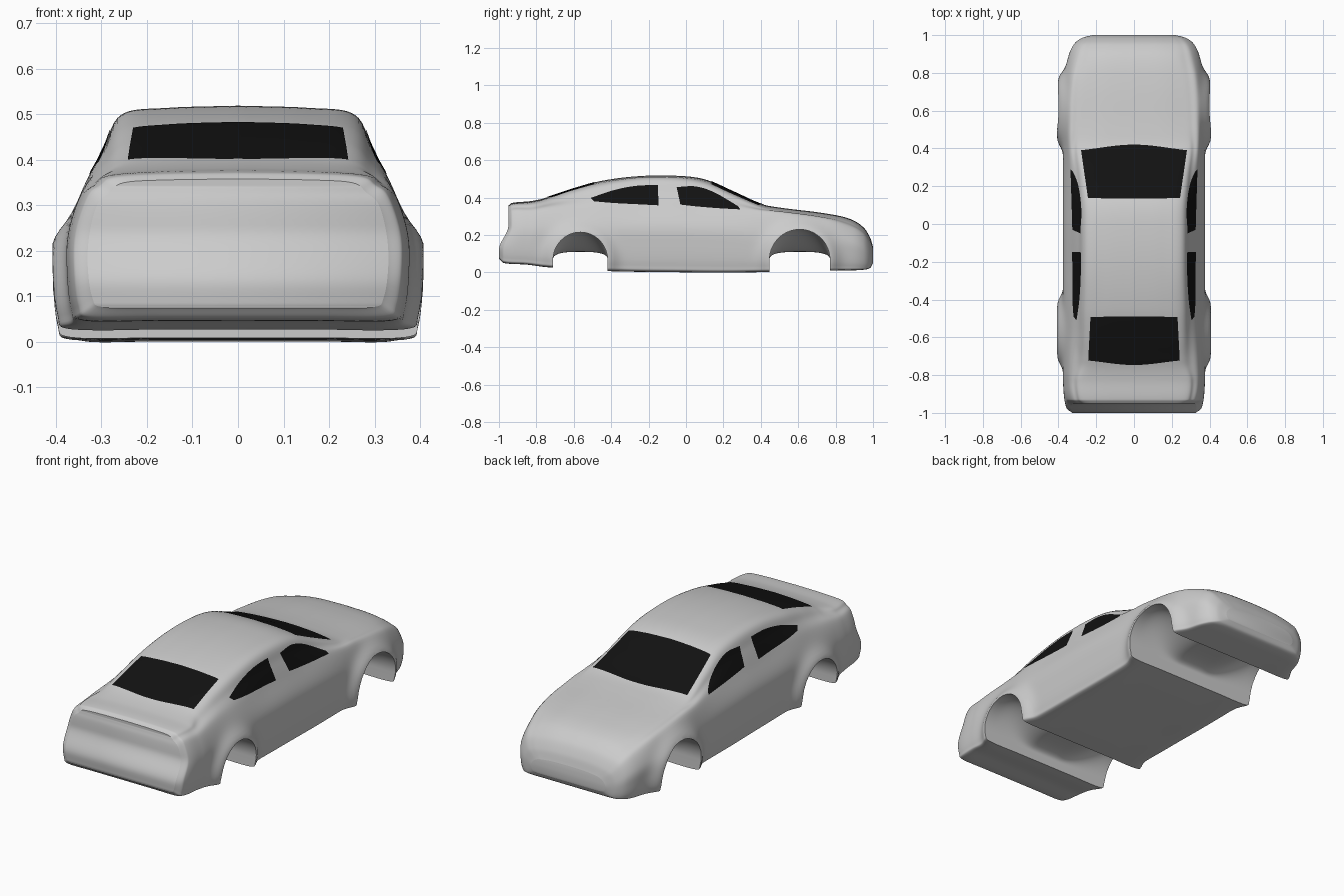
import bpy, bmesh, math
from mathutils import Vector
from mathutils.bvhtree import BVHTree

if "Cube" in bpy.data.objects:
    bpy.data.objects.remove(bpy.data.objects["Cube"])


def smooth(a, b, v):
    k = min(1, max(0, (v - a) / (b - a)))
    return k * k * (3 - 2 * k)


def spline(keys, rows, t):
    """Cubic interpolation through rows of values at the given keys."""
    n = len(keys)
    i = max(j for j in range(n - 1) if keys[j] <= t or j == 0)
    h = keys[i + 1] - keys[i]
    u = (t - keys[i]) / h

    def slope(j, c):
        a, b = max(j - 1, 0), min(j + 1, n - 1)
        return (rows[b][c] - rows[a][c]) / (keys[b] - keys[a])
    out = []
    for c in range(len(rows[0])):
        p, q = rows[i][c], rows[i + 1][c]
        m, k = slope(i, c) * h, slope(i + 1, c) * h
        out.append((2*u**3 - 3*u*u + 1)*p + (u**3 - 2*u*u + u)*m
                   + (3*u*u - 2*u**3)*q + (u**3 - u*u)*k)
    return out


def make_object(name, bm):
    mesh = bpy.data.meshes.new(name)
    bm.to_mesh(mesh)
    ob = bpy.data.objects.new(name, mesh)
    bpy.context.collection.objects.link(ob)
    return ob


# Body stations: y, half width, floor, shoulder x z, roof edge x z, top
STATIONS = [
    (-1.0, .33, .075, .31, .30, .25, .350, .358),
    (-.975, .36, .052, .33, .32, .27, .363, .372),
    (-.85, .375, .043, .345, .32, .28, .370, .382),
    (-.75, .375, .03, .34, .335, .25, .390, .401),
    (-.6, .375, .02, .335, .345, .25, .435, .449),
    (-.45, .375, .01, .335, .35, .255, .470, .490),
    (-.25, .375, .005, .33, .35, .255, .497, .515),
    (-.05, .375, .003, .33, .35, .255, .497, .517),
    (.1, .375, .001, .33, .345, .255, .475, .498),
    (.25, .375, .001, .335, .335, .265, .415, .434),
    (.4, .375, .003, .345, .32, .28, .354, .367),
    (.5, .375, .005, .345, .315, .26, .335, .347),
    (.75, .37, .01, .335, .28, .24, .303, .315),
    (.88, .348, .012, .31, .24, .22, .272, .285),
    (.95, .318, .015, .285, .2, .21, .225, .240),
    (.985, .275, .025, .25, .15, .19, .172, .185),
    (1.0, .22, .05, .2, .115, .15, .13, .137)]
KEYS = [s[0] for s in STATIONS]
ROWS = [s[1:] for s in STATIONS]
# Wheel arches: y centre, z centre, radius, height
ARCHES = [(-.565, .065, .146, .15), (.608, .065, .162, .165)]
SUB = 6


def section(t):
    w, zb, sx, sz, rx, rz, top = spline(KEYS, ROWS, t)
    h = sz - zb
    pts = [(0, zb), (w * .5, zb), (w - .035, zb + .001), (w - .01, zb + h * .1),
           (w, zb + h * .4), (w - .003, zb + h * .7), (sx, sz),
           ((sx + rx) / 2 + .002, (sz + rz) / 2 + .003), (rx, rz),
           (rx * .6, top - (top - rz) * .25), (0, top)]
    k = list(range(len(pts)))
    out = []
    for i in range(SUB * (len(pts) - 1) + 1):
        x, z = spline(k, pts, i / SUB)
        x = max(x, 0)
        # stepped tail panel
        y = t + .05 * smooth(.12, .25, z) * min(1, max(0, (-.72 - t) / .28))
        # flared arch lips
        for yc, zc, r, _ in ARCHES:
            d = math.hypot(y - yc, z - zc)
            x += .032 * smooth(.26, .36, x) * math.exp(-((d - r) / .05) ** 2)
        out.append((x, y, z))
    return out


# Lofted body shell
bm = bmesh.new()
loops = []
NST = 160
for i in range(NST + 1):
    half = section(math.sin(math.pi / 2 * (2 * i / NST - 1)))
    right = [bm.verts.new(p) for p in half]
    left = [bm.verts.new((-x, y, z)) for x, y, z in half[1:-1]]
    loops.append(right + left[::-1])
n = len(loops[0])
for a, b in zip(loops, loops[1:]):
    for j in range(n):
        bm.faces.new((a[j], a[(j + 1) % n], b[(j + 1) % n], b[j]))
for lp in (loops[0], loops[-1]):
    for j in range(n // 2):
        quad = [lp[j], lp[j + 1], lp[(n - j - 1) % n], lp[(n - j) % n]]
        bm.faces.new(list(dict.fromkeys(quad)))
bmesh.ops.recalc_face_normals(bm, faces=bm.faces)
tree = BVHTree.FromBMesh(bm)
body = make_object("car_body", bm)
bm.free()

# Wheel wells: tall at the sides, low saddle in the middle
for yc, zc, r, h in ARCHES:
    bm = bmesh.new()
    rings = []
    for i in range(49):
        x = -.5 + i / 48
        k = smooth(.08, .36, abs(x))
        hh = .045 + (h - .045) * k
        pts = [(yc + r, -.1)]
        for j in range(37):
            a = math.pi * j / 36
            c, s = math.cos(a), math.sin(a)
            e = .7 + .3 * k
            pts.append((yc + r * math.copysign(abs(c) ** e, c), zc + hh * max(s, 0) ** e))
        pts.append((yc - r, -.1))
        rings.append([bm.verts.new((x, y, z)) for y, z in pts])
    m = len(rings[0])
    for a, b in zip(rings, rings[1:]):
        for j in range(m):
            bm.faces.new((a[j], a[(j + 1) % m], b[(j + 1) % m], b[j]))
    bm.faces.new(rings[0])
    bm.faces.new(rings[-1])
    bmesh.ops.recalc_face_normals(bm, faces=bm.faces)
    cutter = make_object("wheel_well_cutter", bm)
    bm.free()
    cutter.hide_render = True
    mod = body.modifiers.new("well", 'BOOLEAN')
    mod.operation = 'DIFFERENCE'
    mod.solver = 'EXACT'
    mod.object = cutter
    bpy.context.view_layer.objects.active = body
    bpy.ops.object.modifier_apply(modifier=mod.name)
    bpy.data.objects.remove(cutter)

# Dark glass material
glass = bpy.data.materials.new("dark_glass")
glass.diffuse_color = (.006, .006, .006, 1)
glass.use_nodes = True
glass.node_tree.nodes["Principled BSDF"].inputs["Base Color"].default_value = glass.diffuse_color


def window(name, edge_a, edge_b, side=0):
    """Grid between two edges, projected on the body (side 0 = from above)."""
    bm = bmesh.new()
    nu, nv = 40, 14
    grid = []
    ks = list(range(len(edge_a)))
    for i in range(nu + 1):
        t = i / nu * ks[-1]
        a, b = Vector(spline(ks, edge_a, t)), Vector(spline(ks, edge_b, t))
        col = []
        for j in range(nv + 1):
            p = a.lerp(b, j / nv)
            d = Vector((-side, 0, 0)) if side else Vector((0, 0, -1))
            o = Vector((side, p.x, p.y)) if side else Vector((p.x, p.y, 1))
            loc, nor, _, _ = tree.ray_cast(o, d)
            if nor.dot(d) > 0:
                nor = -nor
            col.append(bm.verts.new(loc + nor * .002))
        grid.append(col)
    for a, b in zip(grid, grid[1:]):
        for j in range(nv):
            bm.faces.new((a[j], a[j + 1], b[j + 1], b[j]))
    bm.normal_update()
    f = bm.faces[:][len(bm.faces) // 2] if bm.faces else None
    out = Vector((side, 0, .01)) if side else Vector((0, 0, 1))
    if f.normal.dot(out) < 0:
        bmesh.ops.reverse_faces(bm, faces=bm.faces)
    ob = make_object(name, bm)
    bm.free()
    ob.data.materials.append(glass)
    return ob


# Windows
parts = [body]
parts.append(window("windscreen", [(-.243, .137), (0, .133), (.243, .137)],
                    [(-.28, .39), (0, .42), (.28, .39)]))
parts.append(window("rear_window", [(-.23, -.492), (0, -.488), (.23, -.492)],
                    [(-.242, -.722), (0, -.746), (.242, -.722)]))
for s, label in ((1, "right"), (-1, "left")):
    parts.append(window(label + "_front_side_window",
                        [(-.05, .456), (.05, .459), (.15, .428), (.28, .352)],
                        [(-.03, .362), (.06, .352), (.17, .343), (.29, .336)], s))
    parts.append(window(label + "_back_side_window",
                        [(-.15, .467), (-.27, .462), (-.39, .438), (-.51, .397)],
                        [(-.147, .358), (-.26, .364), (-.38, .37), (-.49, .379)], s))

# Smooth shading
for ob in parts:
    bpy.ops.object.select_all(action='DESELECT')
    ob.select_set(True)
    bpy.context.view_layer.objects.active = ob
    bpy.ops.object.shade_smooth_by_angle(angle=math.radians(40))
